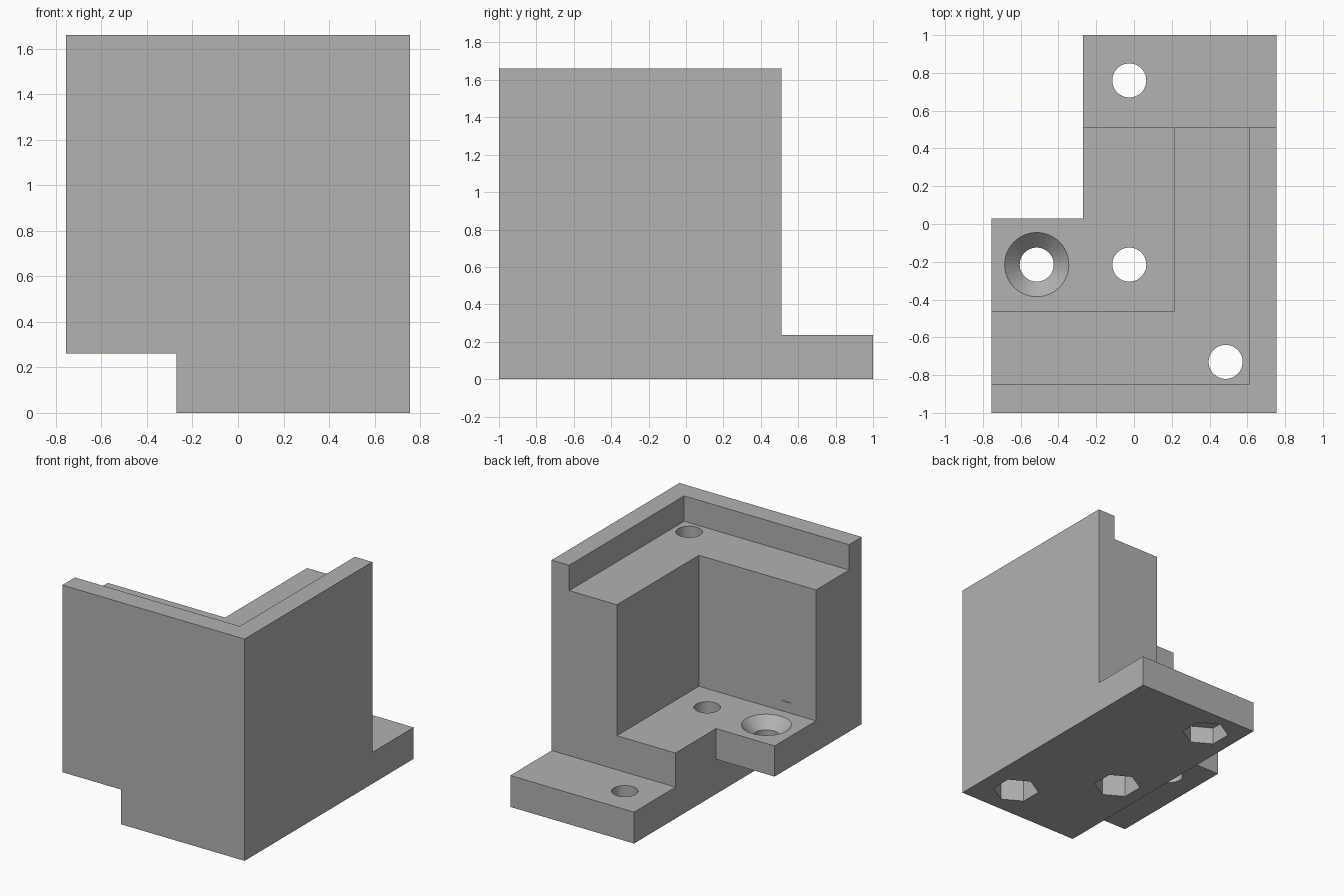
import bpy
import math

# Remove the default cube
cube = bpy.data.objects.get("Cube")
if cube:
    bpy.data.objects.remove(cube, do_unlink=True)

grey = bpy.data.materials.new("plain grey")
grey.use_nodes = True
colour = (0.445, 0.445, 0.445, 1)
grey.diffuse_color = colour
grey.node_tree.nodes["Principled BSDF"].inputs["Base Color"].default_value = colour

# Main dimensions
W, D, H = 0.755, 1.0, 1.66
FLOOR, LEDGE, FOOT, TAB = 0.49, 1.47, 0.235, 0.26
STEP_X, STEP_Y = -0.27, 0.51
OVER = 0.2  # overshoot of cutters past the outer faces
HOLE_R, SINK_R, NUT_R, WEB = 0.09, 0.17, 0.163, 0.105


def box(name, x0, x1, y0, y1, z0, z1):
    bpy.ops.mesh.primitive_cube_add(
        size=1, location=((x0 + x1) / 2, (y0 + y1) / 2, (z0 + z1) / 2))
    ob = bpy.context.object
    ob.name = name
    ob.scale = (x1 - x0, y1 - y0, z1 - z0)
    bpy.ops.object.transform_apply(location=True, rotation=True, scale=True)
    return ob


def prism(name, x, y, z0, z1, r0, r1, sides, turn=0):
    bpy.ops.mesh.primitive_cone_add(
        vertices=sides, radius1=r0, radius2=r1, depth=z1 - z0,
        location=(x, y, (z0 + z1) / 2), rotation=(0, 0, turn))
    ob = bpy.context.object
    ob.name = name
    return ob


bracket = box("corner_bracket", -W, W, -D, D, 0, H)
bracket.data.materials.append(grey)


def cut(cutter):
    cutter.hide_render = True
    cutter.data.materials.append(grey)
    mod = bracket.modifiers.new("cut", 'BOOLEAN')
    mod.operation = 'DIFFERENCE'
    mod.solver = 'EXACT'
    mod.object = cutter
    bpy.context.view_layer.objects.active = bracket
    bpy.ops.object.modifier_apply(modifier=mod.name)
    bpy.data.objects.remove(cutter, do_unlink=True)


# Stepped outline: side tab, rear foot, inner corner and top rim
cut(box("under_tab", -W - OVER, STEP_X, -D - OVER, D + OVER, -OVER, TAB))
cut(box("behind_tab", -W - OVER, STEP_X, 0.03, D + OVER, -OVER, H + OVER))
cut(box("above_foot", -W - OVER, W + OVER, STEP_Y, D + OVER, FOOT, H + OVER))
cut(box("inner_corner", -W - OVER, 0.215, -0.46, D + OVER, FLOOR, H + OVER))
cut(box("rim_recess", -W - OVER, 0.61, -0.85, D + OVER, LEDGE, H + OVER))

# Bolt holes with hexagonal nut pockets underneath
for x, y, top in ((-0.025, 0.76, FOOT), (-0.025, -0.215, FLOOR), (0.485, -0.73, LEDGE)):
    cut(prism("bolt_hole", x, y, -OVER, H + OVER, HOLE_R, HOLE_R, 48))
    # A hexagon corner points along y
    cut(prism("nut_pocket", x, y, -OVER, top - WEB, NUT_R, NUT_R, 6))

# Countersunk hole in the side tab
cut(prism("tab_hole", -0.515, -0.215, 0, H, HOLE_R, HOLE_R, 48))
slope = SINK_R - HOLE_R
cut(prism("countersink", -0.515, -0.215, FLOOR - slope, FLOOR + slope,
          HOLE_R, SINK_R + slope, 48))

# Smooth bores, crisp edges
bpy.ops.object.select_all(action='DESELECT')
bracket.select_set(True)
bpy.context.view_layer.objects.active = bracket
bpy.ops.object.shade_smooth_by_angle(angle=math.radians(30))
